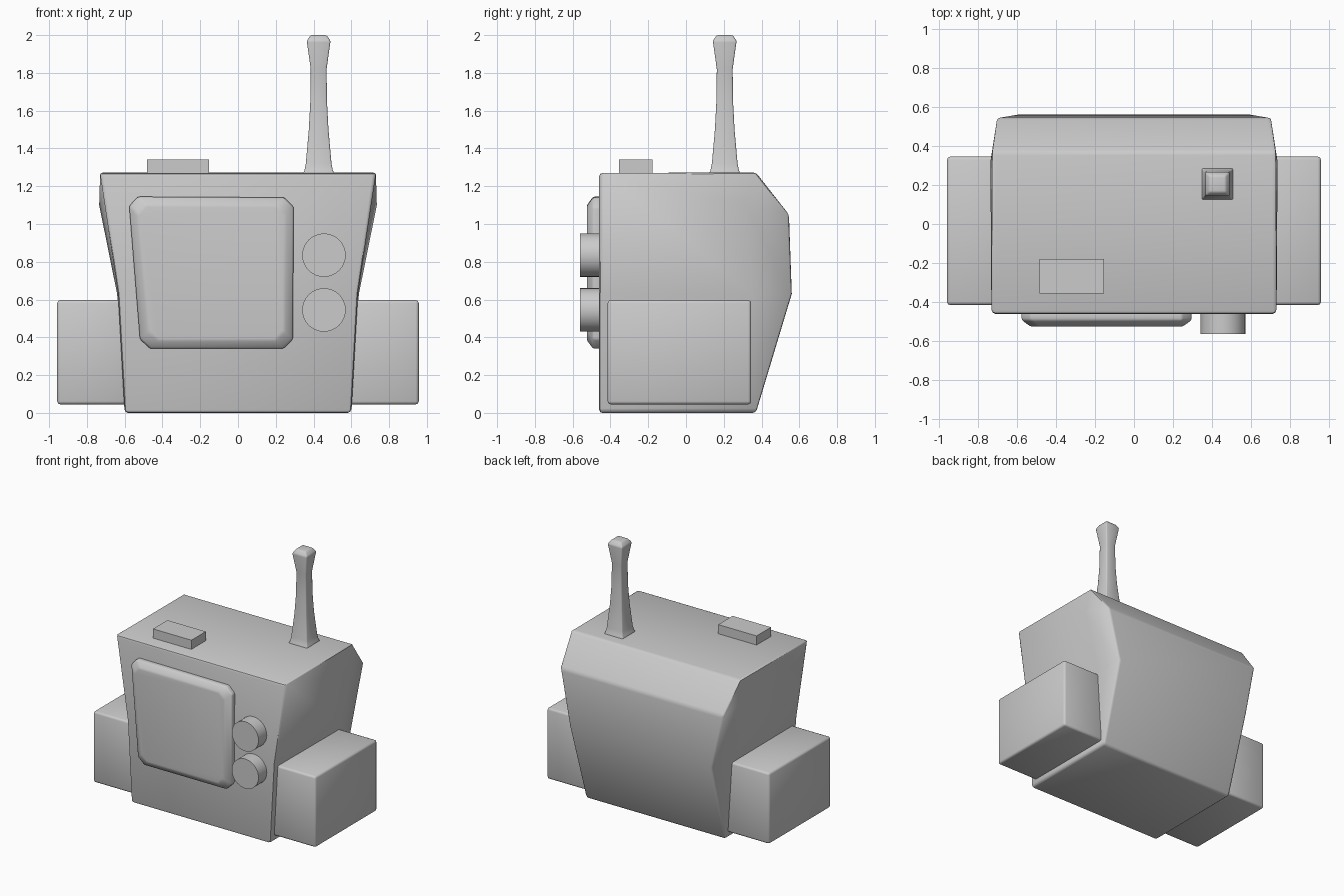
import bpy, bmesh, math

if "Cube" in bpy.data.objects:
    bpy.data.objects.remove(bpy.data.objects["Cube"])


def finish(obj, bevel=0.0, segments=2, angle=50):
    """Bevel the part's edges and smooth its shallow angles."""
    if bevel:
        m = obj.modifiers.new("bevel", 'BEVEL')
        m.width, m.segments = bevel, segments
        m.limit_method, m.angle_limit = 'ANGLE', math.radians(25)
    bpy.ops.object.select_all(action='DESELECT')
    obj.select_set(True)
    bpy.context.view_layer.objects.active = obj
    if bevel:
        bpy.ops.object.modifier_apply(modifier="bevel")
    bpy.ops.object.shade_smooth_by_angle(angle=math.radians(angle))
    return obj


def mesh_object(name, verts, faces):
    bm = bmesh.new()
    vs = [bm.verts.new(v) for v in verts]
    for f in faces:
        bm.faces.new([vs[i] for i in f])
    bmesh.ops.recalc_face_normals(bm, faces=bm.faces)
    me = bpy.data.meshes.new(name)
    bm.to_mesh(me)
    bm.free()
    obj = bpy.data.objects.new(name, me)
    bpy.context.collection.objects.link(obj)
    return obj


def loft(name, rings):
    """Skin a stack of equally sized rings and cap both ends."""
    n = len(rings[0])
    faces = [tuple(range(n)), tuple(range(n * (len(rings) - 1), n * len(rings)))]
    for r in range(len(rings) - 1):
        for i in range(n):
            a, b = r * n + i, r * n + (i + 1) % n
            faces.append((a, b, b + n, a + n))
    return mesh_object(name, [v for ring in rings for v in ring], faces)


def box(name, lo, hi):
    ring = lambda z: [(lo[0], lo[1], z), (hi[0], lo[1], z), (hi[0], hi[1], z), (lo[0], hi[1], z)]
    return loft(name, [ring(lo[2]), ring(hi[2])])


# Body: side outline as (half width, y, z), plus an inner shoulder point
outline = [(0.60, -0.46, 0.0), (0.60, 0.37, 0.0), (0.61, 0.56, 0.63), (0.70, 0.545, 1.05),
           (0.725, 0.37, 1.273), (0.73, -0.46, 1.27), (0.635, -0.46, 0.63)]
inner = [(0.64, 0.35, 0.63), (0.735, 0.32, 1.1)]
side = outline + inner
n = len(side)
verts = [(s * w, y, z) for s in (1, -1) for w, y, z in side]
side_faces = [(0, 1, 7, 6), (1, 2, 7), (2, 3, 8, 7), (3, 4, 8), (4, 5, 8), (5, 6, 7, 8)]
faces = side_faces + [tuple(i + n for i in f) for f in side_faces]
k = len(outline)
faces += [(i, (i + 1) % k, (i + 1) % k + n, i + n) for i in range(k)]
finish(mesh_object("body", verts, faces), 0.018, 2, 40)

# Side boxes
for s, label in ((1, "right"), (-1, "left")):
    x = sorted((s * 0.55, s * 0.957))
    finish(box(label + "_side_box", (x[0], -0.415, 0.045), (x[1], 0.345, 0.597)), 0.016)

# Front panel: clipped corners with a chamfered rim
corners = [(-0.515, 0.34), (0.29, 0.34), (0.295, 1.14), (-0.58, 1.145)]


def panel_ring(y, inset, cut=0.05):
    cx, cz = -0.13, 0.74
    pts = [(x - math.copysign(inset, x - cx), z - math.copysign(inset, z - cz)) for x, z in corners]
    ring = []
    for i, p in enumerate(pts):
        for q in (pts[i - 1], pts[(i + 1) % 4]):
            t = cut / math.dist(p, q)
            ring.append((p[0] + (q[0] - p[0]) * t, y, p[1] + (q[1] - p[1]) * t))
    return ring


finish(loft("front_panel", [panel_ring(-0.44, 0), panel_ring(-0.492, 0), panel_ring(-0.525, 0.045)]), 0.01)

# Knobs
for z, label in ((0.835, "upper"), (0.545, "lower")):
    bpy.ops.mesh.primitive_cylinder_add(vertices=32, radius=0.115, depth=0.12,
                                        location=(0.455, -0.502, z), rotation=(math.pi / 2, 0, 0))
    bpy.context.object.name = label + "_knob"
    finish(bpy.context.object, angle=40)

# Top button
box("top_button", (-0.483, -0.355, 1.25), (-0.153, -0.178, 1.342))

# Square flared antenna
profile = [(1.26, 0.085), (1.285, 0.075), (1.32, 0.068), (1.5, 0.052), (1.65, 0.044),
           (1.82, 0.042), (1.97, 0.063), (2.0, 0.042)]
antenna = loft("antenna", [[(0.427 + a * h, 0.205 + b * h, z) for a, b in
                            ((-1, -1), (1, -1), (1, 1), (-1, 1))] for z, h in profile])
finish(antenna, 0.008)
